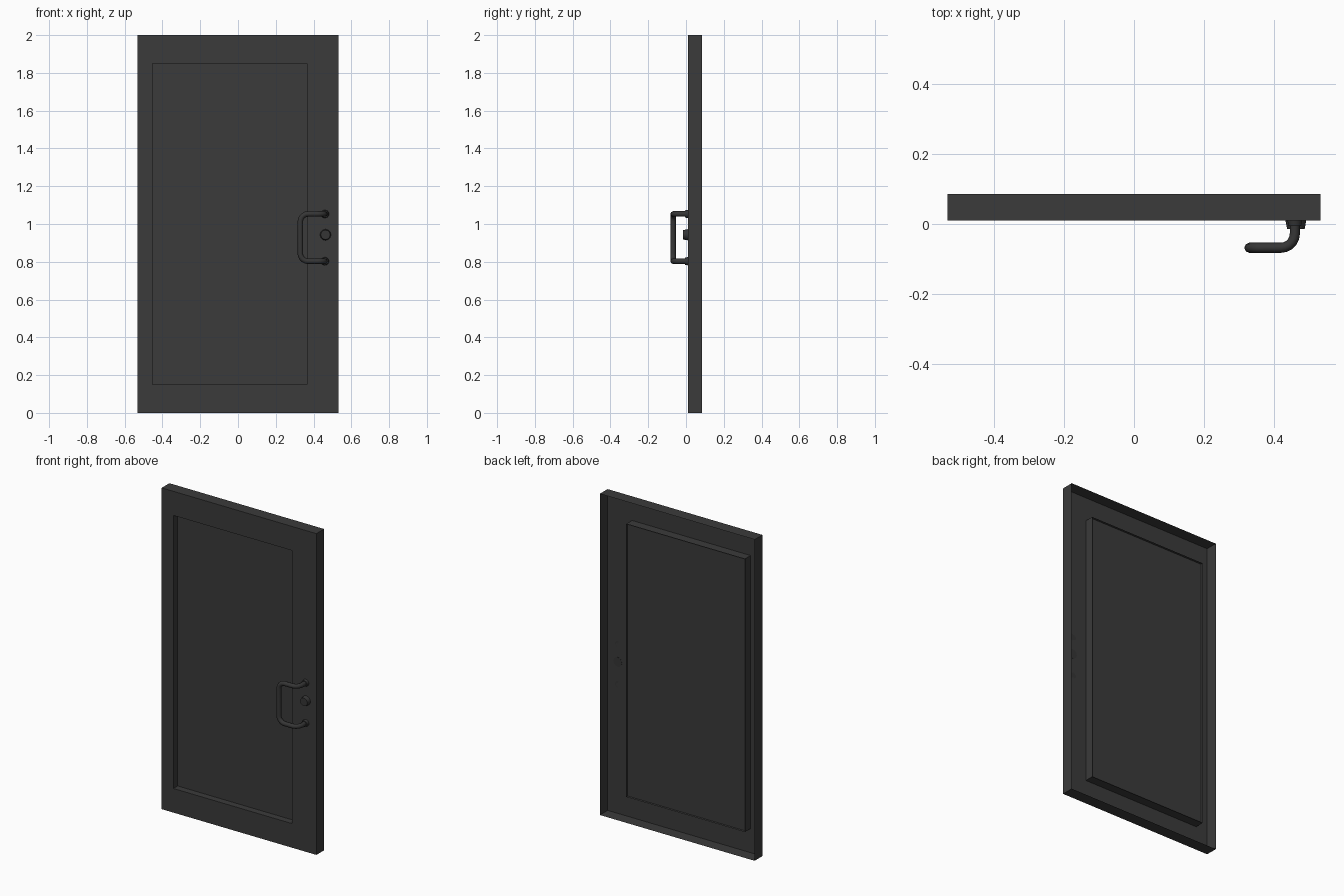
import bpy, bmesh, math
from mathutils import Vector, Matrix

if "Cube" in bpy.data.objects:
    bpy.data.objects.remove(bpy.data.objects["Cube"])


def make_material(name, value):
    mat = bpy.data.materials.new(name)
    mat.use_nodes = True
    colour = (value, value, value, 1)
    mat.diffuse_color = colour
    mat.node_tree.nodes["Principled BSDF"].inputs["Base Color"].default_value = colour
    return mat


DOOR = make_material("charcoal paint", 0.043)
METAL = make_material("dark metal", 0.036)

FRONT, BACK = 0.01, 0.086
PANEL_Y, LIP_Y = 0.052, 0.067
OUTER = (-0.533, 0.533, 0.0, 2.0)
INNER = (-0.452, 0.365, 0.15, 1.85)


def finish(name, bm, mat):
    mesh = bpy.data.meshes.new(name)
    bm.to_mesh(mesh)
    bm.free()
    mesh.materials.append(mat)
    obj = bpy.data.objects.new(name, mesh)
    bpy.context.collection.objects.link(obj)
    return obj


def smooth(obj):
    bpy.ops.object.select_all(action="DESELECT")
    obj.select_set(True)
    bpy.context.view_layer.objects.active = obj
    bpy.ops.object.shade_smooth_by_angle(angle=math.radians(50))


def rectangle(bm, bounds, y):
    x0, x1, z0, z1 = bounds
    return [bm.verts.new((x, y, z)) for x, z in ((x0, z0), (x1, z0), (x1, z1), (x0, z1))]


# Folded sheet: outer rim, front frame and recess walls, open at the back
bm = bmesh.new()
rings = [rectangle(bm, b, y) for b, y in
         ((OUTER, BACK), (OUTER, FRONT), (INNER, FRONT), (INNER, LIP_Y))]
for a, b in zip(rings, rings[1:]):
    for i in range(4):
        j = (i + 1) % 4
        bm.faces.new((a[i], a[j], b[j], b[i]))
finish("door_frame", bm, DOOR)

# Flat panel set inside the recess
bm = bmesh.new()
bm.faces.new(rectangle(bm, INNER, PANEL_Y))
finish("door_panel", bm, DOOR)


def tapered_disc(name, x, z, y_back, y_front, r_back, r_front, sides):
    bm = bmesh.new()
    place = Matrix.Translation((x, (y_back + y_front) / 2, z)) @ Matrix.Rotation(math.pi / 2, 4, "X")
    bmesh.ops.create_cone(bm, cap_ends=True, segments=sides, radius1=r_back,
                          radius2=r_front, depth=y_back - y_front, matrix=place)
    smooth(finish(name, bm, METAL))


def rounded_path(corners, radius, steps):
    """Polyline through the corners with each inner corner filleted."""
    pts = [Vector(c) for c in corners]
    path = [pts[0]]
    for before, p, after in zip(pts, pts[1:], pts[2:]):
        u, v = (before - p).normalized(), (after - p).normalized()
        centre = p + (u + v) * radius
        for k in range(steps + 1):
            t = k / steps * math.pi / 2
            path.append(centre - v * radius * math.cos(t) - u * radius * math.sin(t))
    return path + [pts[-1]]


# Pull handle: one bent tube
POST_X, GRIP_X, GRIP_Y = 0.46, 0.33, -0.068
LOW, HIGH = 0.803, 1.053
path = rounded_path([(POST_X, FRONT, HIGH), (POST_X, GRIP_Y, HIGH), (GRIP_X, GRIP_Y, HIGH),
                     (GRIP_X, GRIP_Y, LOW), (POST_X, GRIP_Y, LOW), (POST_X, FRONT, LOW)], 0.04, 5)
curve = bpy.data.curves.new("pull_handle", "CURVE")
curve.dimensions = "3D"
curve.bevel_depth = 0.0145
curve.bevel_resolution = 2
spline = curve.splines.new("POLY")
spline.points.add(len(path) - 1)
for point, co in zip(spline.points, path):
    point.co = (*co, 1)
curve.materials.append(METAL)
handle = bpy.data.objects.new("pull_handle", curve)
bpy.context.collection.objects.link(handle)
bpy.ops.object.select_all(action="DESELECT")
handle.select_set(True)
bpy.context.view_layer.objects.active = handle
bpy.ops.object.convert(target="MESH")
smooth(handle)

# Handle flanges and the lock barrel
for name, z in (("upper_flange", HIGH), ("lower_flange", LOW)):
    tapered_disc(name, POST_X, z, FRONT, -0.006, 0.022, 0.019, 10)
tapered_disc("lock_barrel", 0.463, 0.943, FRONT + 0.002, -0.015, 0.03, 0.025, 12)
